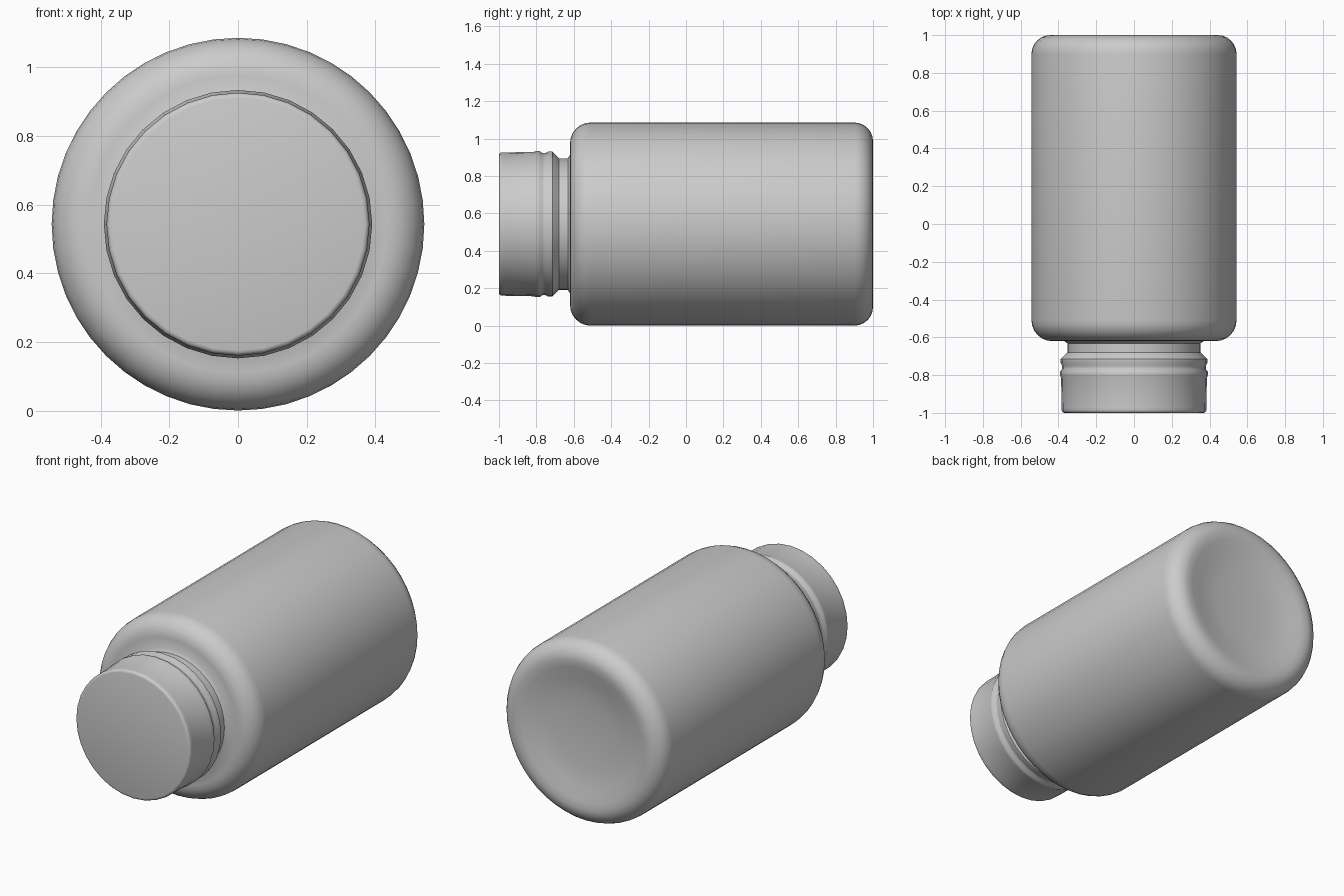
import bpy, bmesh, math

if "Cube" in bpy.data.objects:
    bpy.data.objects.remove(bpy.data.objects["Cube"])

CENTRE_Z = 0.543


def arc(cy, cr, rad, a0, a1, steps=6):
    """Rounded corner in (y, radius) space; angle 0 points to +y, 90 outwards."""
    pts = []
    for i in range(steps + 1):
        a = math.radians(a0 + (a1 - a0) * i / steps)
        pts.append((cy + rad * math.cos(a), cr + rad * math.sin(a)))
    return pts


def lathe(name, profile, sides):
    """Revolve (y, radius) points around the bottle's long axis."""
    bm = bmesh.new()
    rings = []
    for y, r in profile:
        if r < 1e-5:
            rings.append([bm.verts.new((0, y, CENTRE_Z))])
            continue
        ring = []
        for i in range(sides):
            a = 2 * math.pi * i / sides
            ring.append(bm.verts.new((r * math.sin(a), y, CENTRE_Z + r * math.cos(a))))
        rings.append(ring)
    for a, b in zip(rings, rings[1:]):
        for i in range(sides):
            j = (i + 1) % sides
            corners = [a[i % len(a)], a[j % len(a)], b[j % len(b)], b[i % len(b)]]
            bm.faces.new(list(dict.fromkeys(corners)))
    bmesh.ops.recalc_face_normals(bm, faces=bm.faces)
    # Open-ended shells: make sure the surface faces away from the axis
    side = max(bm.faces, key=lambda f: f.calc_area() * (len(f.verts) == 4))
    c = side.calc_center_median()
    if side.normal.x * c.x + side.normal.z * (c.z - CENTRE_Z) < 0:
        bmesh.ops.reverse_faces(bm, faces=bm.faces)
    mesh = bpy.data.meshes.new(name)
    bm.to_mesh(mesh)
    bm.free()
    obj = bpy.data.objects.new(name, mesh)
    bpy.context.collection.objects.link(obj)
    bpy.ops.object.select_all(action='DESELECT')
    obj.select_set(True)
    bpy.context.view_layer.objects.active = obj
    bpy.ops.object.shade_smooth_by_angle(angle=math.radians(40))
    return obj


# Bottle body: dished base, rounded heel, straight wall, rounded shoulder, neck
body = [(0.955, 0), (0.96, 0.2), (0.975, 0.33), (0.995, 0.40)]
body += arc(0.90, 0.443, 0.10, 0, 90)
body += arc(-0.51, 0.433, 0.11, 90, 180)
body += [(-0.62, 0.37), (-0.632, 0.352), (-0.68, 0.352)]
lathe("bottle_body", body, 48)

# Cap: retaining ring, groove, slightly tapered skirt and flat top
cap = [(-0.68, 0.352), (-0.695, 0.368), (-0.715, 0.388), (-0.735, 0.388),
       (-0.752, 0.380), (-0.768, 0.380), (-0.782, 0.391), (-0.80, 0.391),
       (-0.815, 0.386), (-0.97, 0.383)]
cap += arc(-0.985, 0.368, 0.015, 90, 180, 3)
cap += [(-1.0, 0)]
lathe("cap", cap, 32)
